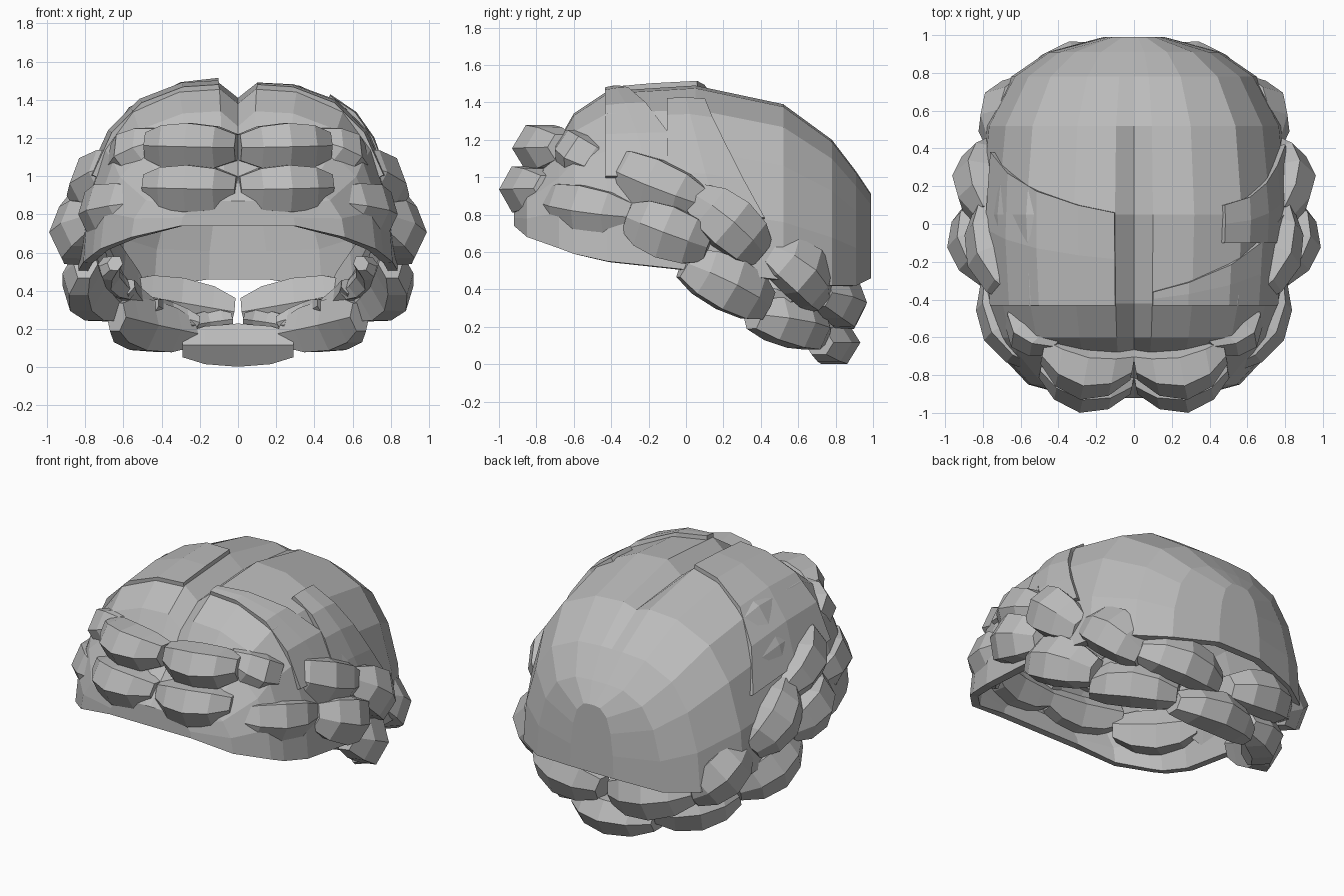
import bpy, bmesh
from math import sin, cos, pi
from mathutils import Vector

cube = bpy.data.objects.get("Cube")
if cube:
    bpy.data.objects.remove(cube)

hair = bpy.data.materials.new("hair_grey")
hair.use_nodes = True
hair.diffuse_color = (0.5, 0.5, 0.5, 1)
hair.node_tree.nodes["Principled BSDF"].inputs["Base Color"].default_value = (0.5, 0.5, 0.5, 1)


def finish(bm, name):
    bmesh.ops.recalc_face_normals(bm, faces=bm.faces)
    mesh = bpy.data.meshes.new(name)
    bm.to_mesh(mesh)
    bm.free()
    mesh.materials.append(hair)
    ob = bpy.data.objects.new(name, mesh)
    bpy.context.collection.objects.link(ob)
    return ob


def thicken(ob, amount, offset):
    mod = ob.modifiers.new("thickness", "SOLIDIFY")
    mod.thickness, mod.offset = amount, offset


# Cap cross-sections from front to back: y, half width, top, rim
STATIONS = [(-.92, .30, .87, .74), (-.85, .56, .98, .68), (-.68, .72, 1.2, .62),
            (-.6, .76, 1.34, .59), (-.42, .81, 1.46, .55), (.05, .84, 1.49, .50),
            (.52, .79, 1.39, .45), (.78, .65, 1.2, .42), (.91, .46, 1.03, .42),
            (.99, .16, .91, .46)]
# Half arch from parting to rim, as fractions of width and height
ARCH = [(0, 1), (.12, 1), (.38, .985), (.68, .87), (.86, .65), (.97, .33), (1, 0)]


def blend(a, b, k):
    return [p + (q - p) * k for p, q in zip(a, b)]


def section(y):
    for s, t in zip(STATIONS, STATIONS[1:]):
        if y <= t[0]:
            return blend(s, t, (y - s[0]) / (t[0] - s[0]))
    return STATIONS[-1]


def cap_point(y, u, side=1, lift=0):
    _, w, top, rim = section(y)
    i = min(int(u), len(ARCH) - 2)
    across, height = blend(ARCH[i], ARCH[i + 1], u - i)
    z = rim + (top + lift - rim) * height
    if u == 0:                                    # centre parting
        z -= .08 * max(0, min(1, (y + .92) / .3, (.7 - y) / .5))
    return Vector((side * (w + lift) * across, y, z))


def loft(bm, rows):
    grid = [[bm.verts.new(p) for p in row] for row in rows]
    for r, s in zip(grid, grid[1:]):
        for i in range(len(r) - 1):
            bm.faces.new((r[i], r[i + 1], s[i + 1], s[i]))
    return grid


# Hollow cap, open underneath
bm = bmesh.new()
rings = loft(bm, [[cap_point(s[0], abs(u), 1 if u > 0 else -1) for u in range(-6, 7)]
                  for s in STATIONS])
for ring in (rings[0], rings[-1]):
    bm.faces.new(ring)
thicken(finish(bm, "hair_cap"), .05, -1)

# Layered locks swept back: side, start, end at parting, end at ear, first and last arch step
for name, side, start, crown, ear, first, last in (
        ("front_lock_left", 1, -.43, -.36, .05, 1, 4.5),
        ("front_lock_right", -1, -.43, .06, .38, 1, 4.5),
        ("middle_lock_left", 1, -.1, .1, .42, 2.6, 5)):
    bm = bmesh.new()
    rows = []
    for k in (0, .5, 1):
        row = []
        for n in range(5):
            f = n / 4
            end = crown + (ear - crown) * f ** 1.5
            row.append(cap_point(start + (end - start) * k, first + (last - first) * f,
                                 side, .012))
        rows.append(row)
    loft(bm, rows)
    thicken(finish(bm, name), .03, 0)


# One braid lobe: a bowed, faceted, tapering tube
def lobe(name, p0, p1, half_height, half_depth, bulge=.07, sides=6):
    p0, p1 = Vector(p0), Vector(p1)
    axis = (p1 - p0).normalized()
    mid = (p0 + p1) / 2
    out = Vector((mid.x, mid.y, 0))
    out = (out - axis * out.dot(axis)).normalized()
    up = axis.cross(out)
    bm = bmesh.new()
    rows = []
    for t, size in ((-.04, .6), (.18, .95), (.5, 1.08), (.82, .95), (1.04, .6)):
        c = p0.lerp(p1, t) + out * bulge * (4 * t * (1 - t) - .4)
        rows.append([c + up * cos(2 * pi * (i + .5) / sides) * half_height * size * 1.1
                     + out * sin(2 * pi * (i + .5) / sides) * half_depth * size
                     for i in range(sides)])
    grid = [[bm.verts.new(p) for p in row] for row in rows]
    for r, s in zip(grid, grid[1:]):
        for i in range(sides):
            j = (i + 1) % sides
            bm.faces.new((r[i], r[j], s[j], s[i]))
    bm.faces.new(grid[0])
    bm.faces.new(grid[-1])
    return finish(bm, name)


# Two overlapping chains per side, running from brow to nape
UPPER = [((.03, -.78, 1.15), (.47, -.7, 1.16), .12, .14),
         ((.42, -.66, 1.18), (.62, -.42, 1.04), .12, .12),
         ((.63, -.4, 1.05), (.81, .07, .86), .14, .12),
         ((.82, .06, .89), (.79, .4, .6), .14, .11),
         ((.75, .46, .62), (.57, .74, .36), .14, .11),
         ((.56, .76, .38), (.06, .86, .29), .13, .11)]
LOWER = [((.03, -.86, .93), (.48, -.78, .94), .12, .13),
         ((.53, -.75, .86), (.78, -.32, .79), .13, .11),
         ((.8, -.3, .78), (.86, .1, .63), .14, .11),
         ((.83, .02, .53), (.7, .43, .32), .14, .11),
         ((.65, .4, .26), (.3, .74, .18), .13, .12)]
INNER = [((.68, .1, .54), (.62, .4, .4), .07, .07),
         ((.6, .4, .42), (.45, .62, .28), .07, .07),
         ((.45, .6, .32), (.25, .74, .24), .06, .06),
         ((.25, .74, .22), (.05, .78, .25), .06, .06)]
for chain, lobes in (("upper", UPPER), ("lower", LOWER), ("inner", INNER)):
    for n, (a, b, h, d) in enumerate(lobes, 1):
        for side, word in ((1, "left"), (-1, "right")):
            flip = Vector((side, 1, 1))
            lobe(f"{chain}_braid_{word}_{n}", Vector(a) * flip, Vector(b) * flip, h, d)

# Lowest lobe joins both chains at the nape
lobe("nape_braid", (-.27, .75, .115), (.27, .75, .115), .11, .13)
